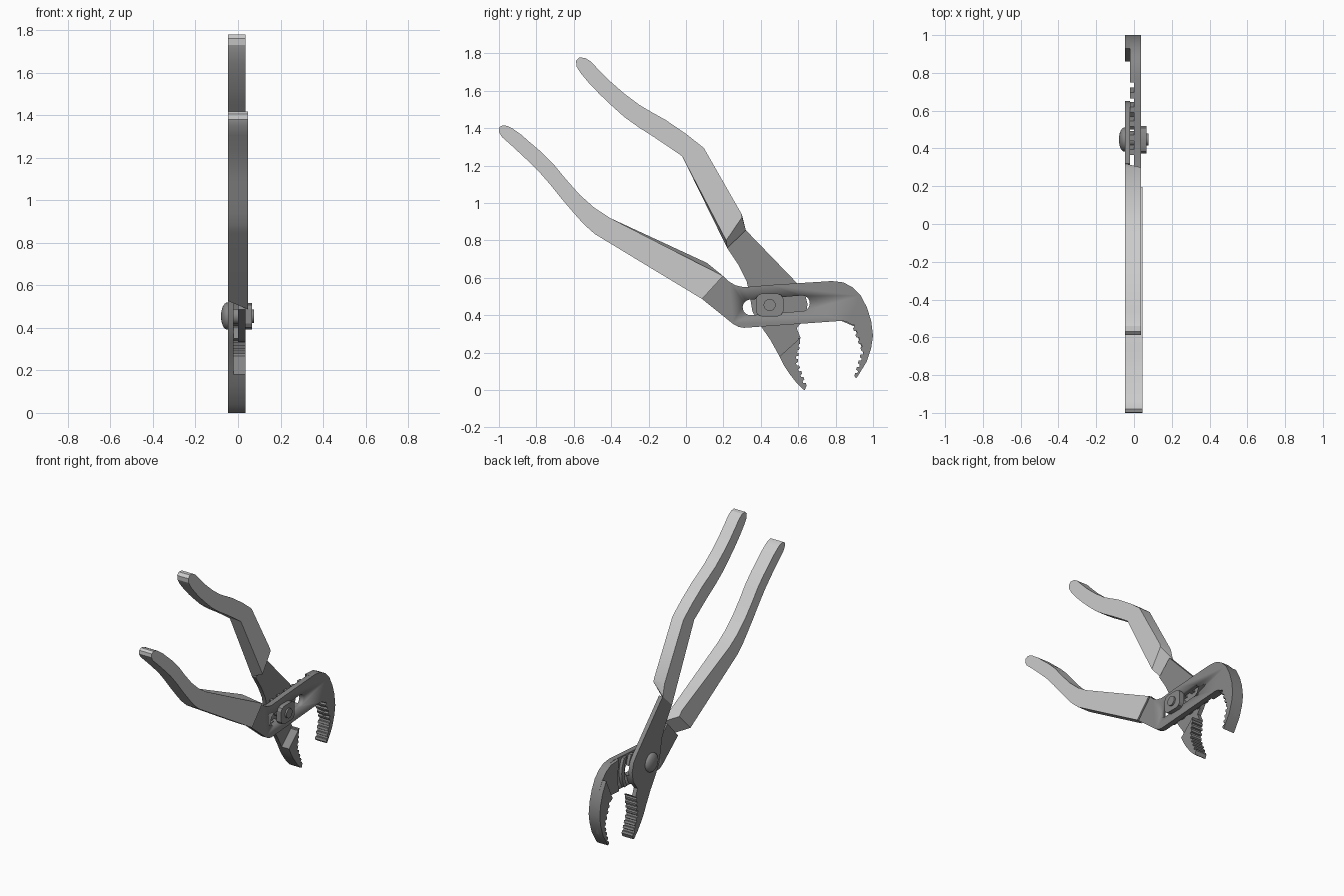
import bpy, bmesh, math
from mathutils import Vector, Matrix

if "Cube" in bpy.data.objects:
    bpy.data.objects.remove(bpy.data.objects["Cube"])

steel = bpy.data.materials.new("dark_steel")
steel.diffuse_color = (0.25, 0.25, 0.25, 1)
steel.use_nodes = True
steel.node_tree.nodes["Principled BSDF"].inputs["Base Color"].default_value = steel.diffuse_color


def finish(ob, mat=None, angle=25):
    if mat:
        ob.data.materials.append(mat)
    bpy.ops.object.select_all(action='DESELECT')
    ob.select_set(True)
    bpy.context.view_layer.objects.active = ob
    bpy.ops.object.shade_smooth_by_angle(angle=math.radians(angle))
    return ob


def prism(name, back, x0, x1, front=None, mat=steel):
    """Side (y, z) outline extruded along x; front may differ from back."""
    front = front or back
    bm = bmesh.new()
    a = [bm.verts.new((x0, y, z)) for y, z in back]
    b = [bm.verts.new((x1, y, z)) for y, z in front]
    bm.faces.new(a)
    bm.faces.new(b)
    n = len(a)
    for i in range(n):
        j = (i + 1) % n
        bm.faces.new((a[i], a[j], b[j], b[i]))
    bmesh.ops.recalc_face_normals(bm, faces=bm.faces)
    me = bpy.data.meshes.new(name)
    bm.to_mesh(me)
    bm.free()
    ob = bpy.data.objects.new(name, me)
    bpy.context.collection.objects.link(ob)
    return finish(ob, mat)


def teeth(path, n, depth):
    """Saw-tooth line along a path, teeth cut to the right of travel."""
    out = []
    for p, q in zip(path, path[1:]):
        p, q = Vector(p), Vector(q)
        d = (q - p).normalized()
        side = Vector((d.y, -d.x)) * depth
        for i in range(n):
            for t, s in ((0, 0), (.45, 0), (.55, 1), (.9, 1)):
                out.append(tuple(p.lerp(q, (i + t) / n) + side * s))
    return out + [tuple(path[-1])]


def arc(c, r, a0, a1, n=10):
    return [(c[0] + r * math.cos(math.radians(a0 + (a1 - a0) * i / n)),
             c[1] + r * math.sin(math.radians(a0 + (a1 - a0) * i / n))) for i in range(n + 1)]


def cut(ob, cutter):
    m = ob.modifiers.new("slot", 'BOOLEAN')
    m.operation, m.solver, m.object = 'DIFFERENCE', 'EXACT', cutter
    bpy.context.view_layer.objects.active = ob
    # keep the boolean first so shading stays last
    ob.modifiers.move(len(ob.modifiers) - 1, 0)
    bpy.ops.object.modifier_apply(modifier=m.name)


# Slotted arm: plate with slot, hooked jaw
jaw_a_teeth = teeth([(.90, .075), (.938, .21), (.885, .35)], 4, .012)
hook = [(.84, .576), (.89, .55), (.935, .505), (.968, .44), (.99, .37), (1, .29),
        (.99, .225), (.965, .15), (.925, .085), (.91, .063)]
plate_a = prism("slotted_arm", [(.086, .487), (.198, .61), (.23, .58), (.265, .56), (.31, .55),
                (.45, .562), (.78, .583)] + hook + jaw_a_teeth +
                [(.865, .365), (.83, .37), (.31, .333), (.28, .338), (.25, .355)], 0, .036)
slot = prism("slot_cutter", arc((.345, .442), .042, 86, 266) + arc((.62, .464), .042, -94, 86), -.1, .1)
slot.hide_render = True
cut(plate_a, slot)

# Thicker shoulder and full-width hooked jaw
prism("slotted_arm_shoulder", [(.75, .366), (.77, .45), (.75, .582)] + hook[:8] +
      [(.945, .21), (.90, .34), (.83, .37)], -.02, .01)
prism("upper_jaw", [(.93, .51)] + hook[3:] + jaw_a_teeth + [(.86, .365)], -.048, .0355)

# Curved adjustment ridges behind the slot
for k in range(5):
    yc = .38 + .075 * k
    left, right = [], []
    for i in range(9):
        s = i / 4 - 1
        y = yc + .028 * (1 - s * s)
        z = (.346 + .065 * (y - .31)) * (1 - i / 8) + (.546 + .065 * (y - .31)) * i / 8
        left.append((y - .015, z))
        right.append((y + .015, z))
    cut(prism("adjust_ridge_%d" % k, left + right[::-1], -.02, .01), slot)
bpy.data.objects.remove(slot)

# Pivot arm: shank and flat plate behind the slot
jaw_b_teeth = teeth([(.61, .28), (.588, .16), (.645, .025)], 4, -.0)
jaw_b_teeth = teeth([(.645, .025), (.598, .15), (.612, .28)], 4, -.012)
heel = [(.50, .18), (.525, .13), (.555, .085), (.59, .04), (.625, .005), (.635, 0)]
prism("pivot_arm", [(.22, .76), (.32, .855), (.60, .565), (.635, .52), (.65, .46), (.64, .40),
      (.615, .36), (.592, .33)] + jaw_b_teeth[::-1] + heel[::-1] +
      [(.45, .27), (.405, .335), (.355, .42), (.342, .50), (.325, .58), (.28, .67)], -.048, -.02)
prism("lower_jaw", jaw_b_teeth[::-1] + heel[::-1], -.0475, .036)

# Handles, each with a sloped end running onto its arm
top_back = [(.22, .76), (-.02, 1.25), (-.10, 1.305), (-.17, 1.352), (-.25, 1.403), (-.33, 1.46),
            (-.40, 1.523), (-.46, 1.58), (-.52, 1.643), (-.565, 1.697), (-.585, 1.73),
            (-.588, 1.76), (-.57, 1.778), (-.54, 1.776), (-.51, 1.758), (-.46, 1.705),
            (-.41, 1.655), (-.33, 1.585), (-.25, 1.525), (-.18, 1.484), (-.11, 1.445),
            (.0, 1.37), (.095, 1.295), (.30, .935), (.32, .855)]
top_front = list(top_back)
top_front[0], top_front[-1] = (.215, .80), (.30, .925)
top_front[-2] = (.295, .945)
prism("upper_handle", top_back, -.048, .036, top_front, mat=None)

low_front = [(.086, .487), (-.20, .66), (-.487, .834), (-.545, .885), (-.594, .94), (-.66, 1.017),
             (-.727, 1.10), (-.79, 1.172), (-.86, 1.24), (-.93, 1.305), (-.984, 1.353),
             (-1, 1.38), (-.998, 1.405), (-.98, 1.416), (-.955, 1.412), (-.93, 1.40),
             (-.88, 1.365), (-.835, 1.325), (-.77, 1.27), (-.71, 1.21), (-.64, 1.125),
             (-.567, 1.043), (-.49, .975), (-.406, .92), (.112, .68), (.198, .61)]
low_back = list(low_front)
low_front[-2] = (.11, .655)
low_back[0], low_back[-1] = (.02, .527), (.14, .65)
prism("lower_handle", low_back, -.048, .046, low_front, mat=None)


# Pivot bolt: domed head, shaft, nut and bolt end
def lathe_x(name, x0, x1, r, dome=False):
    rot = Matrix.Rotation(math.pi / 2, 4, 'Y')
    loc = Matrix.Translation(((x0 + x1) / 2, .447, .455))
    bm = bmesh.new()
    if dome:
        bmesh.ops.create_uvsphere(bm, u_segments=32, v_segments=16, radius=1,
                                  matrix=loc @ Matrix.Diagonal(((x1 - x0) / 2, r, r, 1)) @ rot)
    else:
        bmesh.ops.create_cone(bm, cap_ends=True, segments=32, radius1=r, radius2=r,
                              depth=x1 - x0, matrix=loc @ rot)
    me = bpy.data.meshes.new(name)
    bm.to_mesh(me)
    bm.free()
    ob = bpy.data.objects.new(name, me)
    bpy.context.collection.objects.link(ob)
    return finish(ob, steel, 35)


lathe_x("bolt_head", -.08, -.02, .064, dome=True)
lathe_x("bolt_shaft", -.045, .05, .038)
lathe_x("bolt_end", .05, .076, .032)
nut = [(.447 + sy * y, .455 + sz * z) for sy, sz, pts in
       ((1, 1, 0), (-1, 1, 1), (-1, -1, 0), (1, -1, 1))
       for y, z in ([(.073, .035), (.062, .053), (.04, .062)][::-1 if pts else 1])]
prism("nut", nut, .03, .065)
